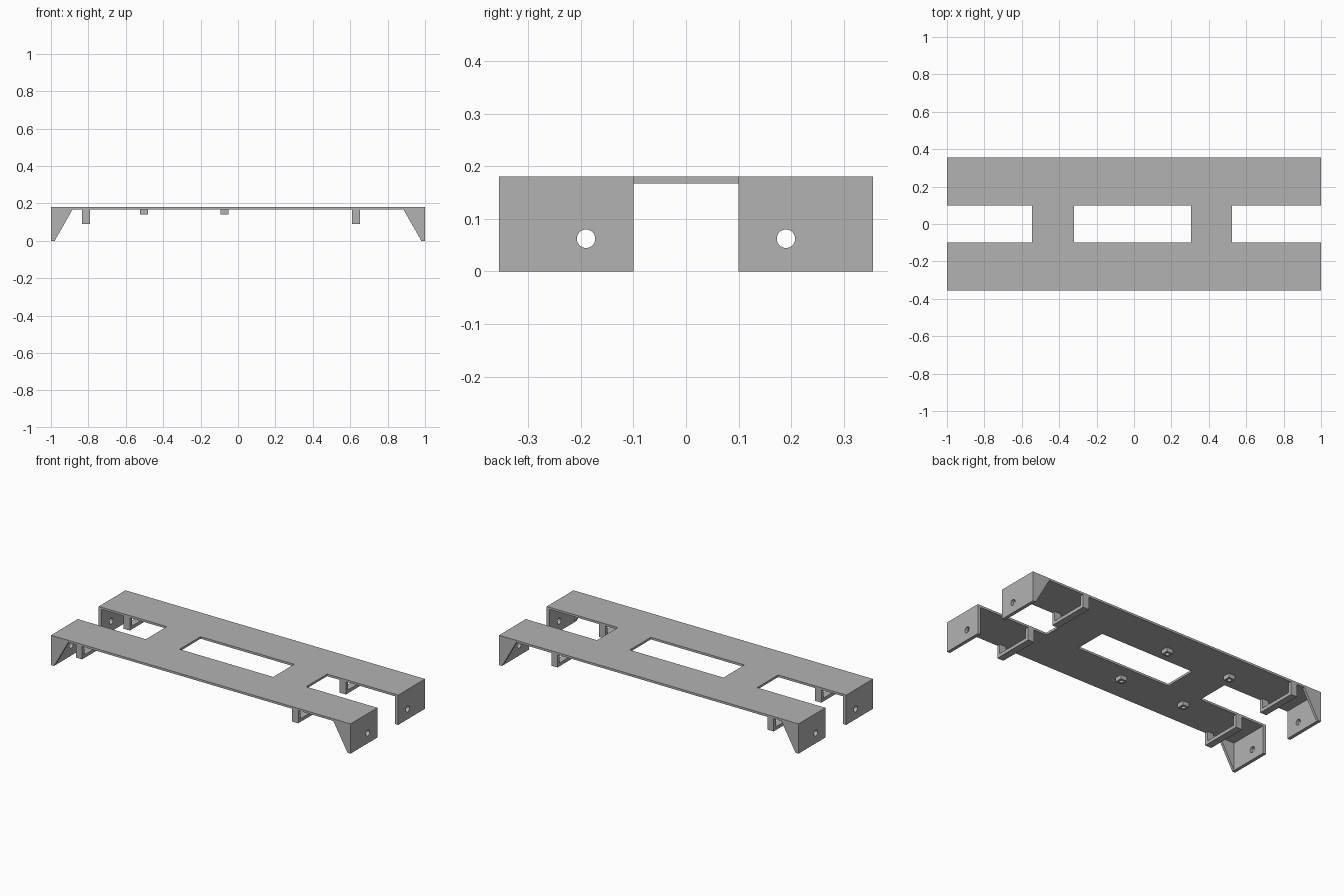
import bpy
import bmesh
from mathutils import Matrix, Vector

cube = bpy.data.objects.get("Cube")
if cube:
    bpy.data.objects.remove(cube, do_unlink=True)

grey = bpy.data.materials.new("plain grey")
grey.use_nodes = True
colour = (0.45, 0.45, 0.45, 1)
grey.diffuse_color = colour
grey.node_tree.nodes["Principled BSDF"].inputs["Base Color"].default_value = colour

TOP, UNDER = 0.18, 0.167      # plate faces
INNER, OUTER = 0.1, 0.355     # rail edges
MID = 0.19                    # hole and standoff line
WALL = 0.02


def finish(name, bm):
    bmesh.ops.recalc_face_normals(bm, faces=bm.faces)
    mesh = bpy.data.meshes.new(name)
    bm.to_mesh(mesh)
    bm.free()
    mesh.materials.append(grey)
    obj = bpy.data.objects.new(name, mesh)
    bpy.context.collection.objects.link(obj)
    return obj


def box(name, x, y, z):
    bm = bmesh.new()
    spans = [sorted(s) for s in (x, y, z)]
    centre = Vector([sum(s) / 2 for s in spans])
    size = [s[1] - s[0] for s in spans]
    bmesh.ops.create_cube(bm, size=1, matrix=Matrix.Translation(centre) @ Matrix.Diagonal((*size, 1)))
    return finish(name, bm)


def cylinder(name, centre, radius, depth, axis):
    bm = bmesh.new()
    turn = Vector((0, 0, 1)).rotation_difference(Vector(axis)).to_matrix().to_4x4()
    bmesh.ops.create_cone(bm, cap_ends=True, segments=32, radius1=radius, radius2=radius,
                          depth=depth, matrix=Matrix.Translation(centre) @ turn)
    return finish(name, bm)


def prism(name, profile, y0, y1):
    # profile in x and z, extruded along y
    bm = bmesh.new()
    face = bm.faces.new([bm.verts.new((x, y0, z)) for x, z in profile])
    out = bmesh.ops.extrude_face_region(bm, geom=[face])
    verts = [v for v in out["geom"] if isinstance(v, bmesh.types.BMVert)]
    bmesh.ops.translate(bm, verts=verts, vec=(0, y1 - y0, 0))
    return finish(name, bm)


def cut(obj, cutter):
    mod = obj.modifiers.new("cut", 'BOOLEAN')
    mod.operation = 'DIFFERENCE'
    mod.solver = 'EXACT'
    mod.object = cutter
    bpy.context.view_layer.objects.active = obj
    bpy.ops.object.modifier_apply(modifier=mod.name)
    bpy.data.objects.remove(cutter, do_unlink=True)


# Top plate with a centre window and an open slot at each end
plate = box("top_plate", (-1, 1), (-OUTER, OUTER), (UNDER, TOP))
for span in ((-1.1, -0.545), (-0.32, 0.305), (0.525, 1.1)):
    cut(plate, box("slot_cutter", span, (-INNER, INNER), (0.1, 0.3)))

for side, rail in ((-1, "front"), (1, "back")):
    inner, outer, mid = side * INNER, side * OUTER, side * MID

    # End walls with a bolt hole, and triangular gussets on the outer edge
    for end, label in ((-1, "right"), (1, "left")):
        name = f"{rail}_{label}"
        wall = box(name + "_end_wall", (end, end * (1 - WALL)), (inner, outer), (0, UNDER))
        cut(wall, cylinder("hole_cutter", (end, mid, 0.062), 0.0175, 0.2, (1, 0, 0)))
        x = end * (1 - WALL)
        prism(name + "_gusset", [(x, 0), (x, UNDER), (end * 0.885, UNDER)],
              outer - side * 0.015, outer)

    # Strap loops hanging under the rail
    for x, label in ((-0.813, "right"), (0.63, "left")):
        loop = box(f"{rail}_{label}_strap_loop", (x - 0.021, x + 0.021), (inner, outer), (0.09, UNDER))
        cut(loop, box("loop_cutter", (x - 0.1, x + 0.1),
                      (inner + side * 0.02, outer - side * 0.02), (0.11, 0.2)))

    # Small square standoffs with a blind screw hole
    for x, label in ((-0.502, "outer"), (-0.072, "inner")):
        post = box(f"{rail}_{label}_standoff", (x - 0.022, x + 0.022),
                   (mid - 0.022, mid + 0.022), (0.142, UNDER))
        cut(post, cylinder("screw_cutter", (x, mid, 0.15), 0.012, 0.1, (0, 0, 1)))
